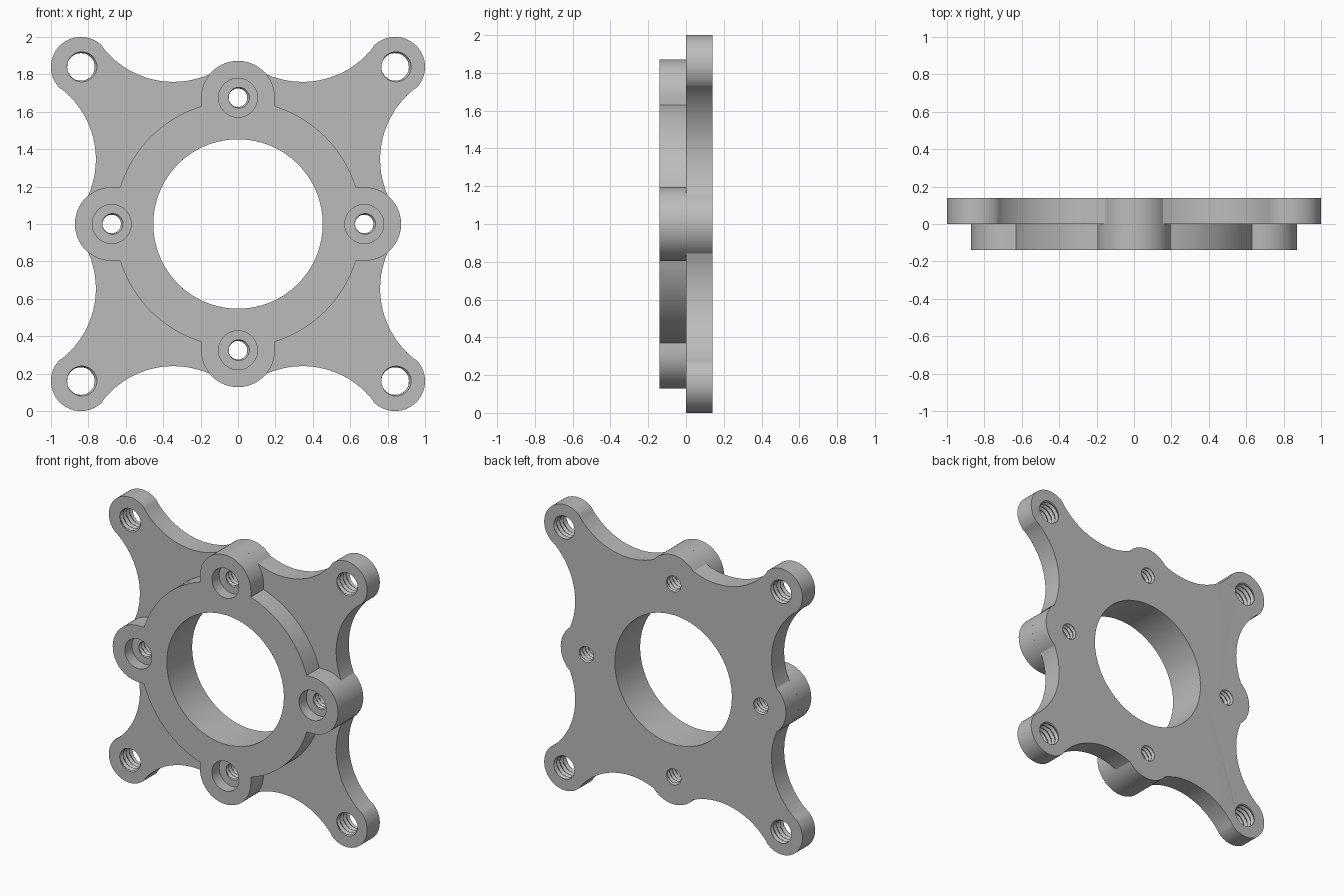
import bpy
import bmesh
from math import sin, cos, pi, radians, atan2, asin, degrees
from mathutils import Matrix, Vector

old = bpy.data.objects.get("Cube")
if old:
    bpy.data.objects.remove(old, do_unlink=True)

MID = 1.0                 # height of the bore axis
THICK = 0.14              # depth of each of the two layers
BOSS, BOSS_R = 0.675, 0.197
CORNER, CORNER_R = 0.84, 0.16
RING_R, BORE_R = 0.66, 0.453

grey = bpy.data.materials.new("machined_grey")
grey.use_nodes = True
grey.diffuse_color = (0.5, 0.5, 0.5, 1)
grey.node_tree.nodes["Principled BSDF"].inputs["Base Color"].default_value = (0.5, 0.5, 0.5, 1)


def new_object(name, bm):
    bmesh.ops.recalc_face_normals(bm, faces=bm.faces)
    mesh = bpy.data.meshes.new(name)
    bm.to_mesh(mesh)
    bm.free()
    mesh.materials.append(grey)
    obj = bpy.data.objects.new(name, mesh)
    bpy.context.collection.objects.link(obj)
    return obj


def arc(cx, cz, r, start, end, steps):
    angles = [radians(start + (end - start) * i / steps) for i in range(steps + 1)]
    return [Vector((cx + r * cos(a), cz + r * sin(a))) for a in angles]


def slab(name, quarter, y0, y1):
    """Repeat a quarter outline four times and extrude it in depth."""
    bm = bmesh.new()
    verts = []
    for k in range(4):
        turn = Matrix.Rotation(k * pi / 2, 2)
        for p in quarter:
            q = turn @ p
            verts.append(bm.verts.new((q.x, y0, MID + q.y)))
    face = bm.faces.new(verts)
    grown = bmesh.ops.extrude_face_region(bm, geom=[face], use_keep_orig=True)
    moved = [v for v in grown["geom"] if isinstance(v, bmesh.types.BMVert)]
    bmesh.ops.translate(bm, verts=moved, vec=(0, y1 - y0, 0))
    return new_object(name, bm)


def hole_cutter(name, x, z, y0, y1, radius, thread=0.0, pitch=0.0, sides=40):
    """Plain or helically threaded cylinder along the depth axis."""
    rows = round((y1 - y0) / pitch * 8) if pitch else 1
    bm = bmesh.new()
    loops = []
    for j in range(rows + 1):
        y = y0 + (y1 - y0) * j / rows
        loop = []
        for i in range(sides):
            r = radius
            if pitch:
                phase = (y / pitch - i / sides) % 1
                r += thread * abs(2 * phase - 1)
            a = 2 * pi * i / sides
            loop.append(bm.verts.new((x + r * cos(a), y, MID + z + r * sin(a))))
        loops.append(loop)
    for low, high in zip(loops, loops[1:]):
        for i in range(sides):
            n = (i + 1) % sides
            bm.faces.new((low[i], low[n], high[n], high[i]))
    bm.faces.new(loops[0])
    bm.faces.new(loops[-1])
    obj = new_object(name, bm)
    obj.hide_render = True
    return obj


def activate(obj):
    bpy.ops.object.select_all(action="DESELECT")
    obj.select_set(True)
    bpy.context.view_layer.objects.active = obj


def cut(obj, cutters):
    activate(obj)
    for c in cutters:
        mod = obj.modifiers.new("hole", "BOOLEAN")
        mod.operation = "DIFFERENCE"
        mod.solver = "EXACT"
        mod.object = c
        bpy.ops.object.modifier_apply(modifier=mod.name)
    bpy.ops.object.shade_smooth_by_angle(angle=radians(30))


# Back plate: boss bulge, concave side, rounded corner, mirrored concave side
sx, sz, side_r, meet = 1.24, 0.345, 0.48, 0.155
boss_angle = degrees(asin(meet / BOSS_R))
side_start = 180 + degrees(asin((sz - meet) / side_r))
to_corner = degrees(atan2(sz - CORNER, sx - CORNER))
side = arc(sx, sz, side_r, side_start, to_corner + 180, 20)
quarter = arc(BOSS, 0, BOSS_R, -boss_angle, boss_angle, 16) + side
quarter += arc(CORNER, CORNER, CORNER_R, to_corner, 90 - to_corner, 32)[1:-1]
quarter += [Vector((p.y, p.x)) for p in reversed(side)]
back_plate = slab("back_plate", quarter, 0, THICK)

# Front flange: ring with four round-ended bosses
ring_angle = degrees(asin(BOSS_R / RING_R))
quarter = arc(BOSS, 0, BOSS_R, -90, 90, 32)
quarter += arc(0, 0, RING_R, ring_angle, 90 - ring_angle, 20)
front_flange = slab("front_flange", quarter, -THICK, 0)

# Central bore and threaded holes
bore = hole_cutter("bore_cutter", 0, 0, -0.2, 0.2, BORE_R, sides=96)
corner_cutters, boss_cutters, recess_cutters = [], [], []
for k in range(4):
    dx, dz = round(cos(k * pi / 2)), round(sin(k * pi / 2))
    x, z = BOSS * dx, BOSS * dz
    boss_cutters.append(hole_cutter("boss_thread_cutter", x, z, -0.153, 0.157, 0.049, 0.013, 0.03))
    recess_cutters.append(hole_cutter("recess_cutter", x, z, -0.2, -0.06, 0.104, sides=48))
    cx, cz = CORNER * (dx - dz), CORNER * (dx + dz)
    corner_cutters.append(hole_cutter("corner_thread_cutter", cx, cz, -0.017, 0.157, 0.073, 0.014, 0.035))

cut(back_plate, [bore] + boss_cutters + corner_cutters)
cut(front_flange, [bore] + recess_cutters + boss_cutters)

for c in [bore] + boss_cutters + recess_cutters + corner_cutters:
    bpy.data.objects.remove(c, do_unlink=True)
